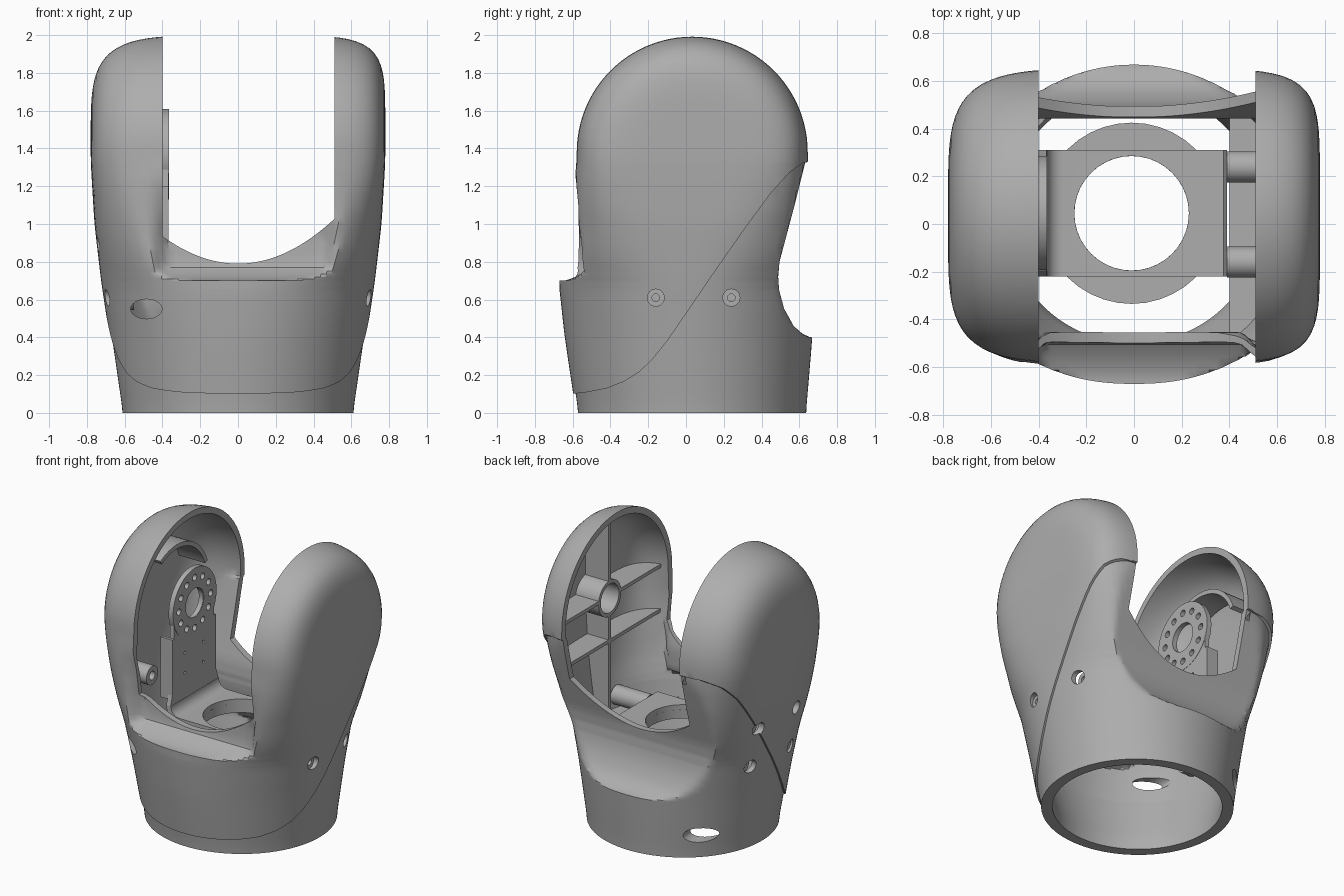
import bpy, bmesh, math
from mathutils import Matrix, Vector

if "Cube" in bpy.data.objects:
    bpy.data.objects.remove(bpy.data.objects["Cube"])

grey = bpy.data.materials.new("matte grey")
grey.use_nodes = True
grey.diffuse_color = (0.42, 0.42, 0.42, 1)
grey.node_tree.nodes["Principled BSDF"].inputs["Base Color"].default_value = (0.42, 0.42, 0.42, 1)


def finish(name, bm):
    bmesh.ops.remove_doubles(bm, verts=bm.verts, dist=1e-5)
    bmesh.ops.recalc_face_normals(bm, faces=bm.faces)
    mesh = bpy.data.meshes.new(name)
    bm.to_mesh(mesh)
    bm.free()
    mesh.materials.append(grey)
    ob = bpy.data.objects.new(name, mesh)
    bpy.context.collection.objects.link(ob)
    return ob


def prism(name, pts, axis, lo, hi):
    """Extrude a 2D outline along one axis."""
    bm = bmesh.new()

    def at(p, d):
        c = list(p)
        c.insert(axis, d)
        return bm.verts.new(c)
    face = bm.faces.new([at(p, lo) for p in pts])
    out = bmesh.ops.extrude_face_region(bm, geom=[face])["geom"]
    move = Vector([hi - lo if i == axis else 0 for i in range(3)])
    bmesh.ops.translate(bm, verts=[v for v in out if isinstance(v, bmesh.types.BMVert)], vec=move)
    return finish(name, bm)


def box(name, x, y, z):
    return prism(name, [(x[0], y[0]), (x[1], y[0]), (x[1], y[1]), (x[0], y[1])], 2, *z)


def circle(u, v, r, n=40):
    return [(u + r * math.cos(2 * math.pi * i / n), v + r * math.sin(2 * math.pi * i / n)) for i in range(n)]


def boolean(ob, tool, op="DIFFERENCE", keep=False):
    mod = ob.modifiers.new("cut", "BOOLEAN")
    mod.object, mod.operation, mod.solver = tool, op, "EXACT"
    bpy.context.view_layer.update()
    mesh = bpy.data.meshes.new_from_object(ob.evaluated_get(bpy.context.evaluated_depsgraph_get()))
    ob.modifiers.clear()
    ob.data = mesh
    if not keep:
        bpy.data.objects.remove(tool)
    return ob


def ring(name, u, v, r_in, r_out, axis, lo, hi):
    ob = prism(name, circle(u, v, r_out), axis, lo, hi)
    return boolean(ob, prism("bore", circle(u, v, r_in), axis, lo - 0.1, hi + 0.1))


def lerp(table, z, k=1):
    if z <= table[0][0]:
        return table[0][k]
    for a, b in zip(table, table[1:]):
        if z <= b[0]:
            return a[k] + (b[k] - a[k]) * (z - a[0]) / (b[0] - a[0])
    return table[-1][k]


# Body sections: height, half width, half depth, depth centre, squareness of right and left
SECTIONS = [(0, .622, .615, .033, 2, 2), (.4, .68, .662, .02, 2.05, 2.05), (.7, .725, .685, .01, 2.2, 2.2),
            (1, .76, .65, .02, 3.2, 3.5), (1.33, .78, .618, .033, 4.6, 6)]
# Depth limits that scoop the front and back saddles
FRONT = [(.7, -1), (.701, -.64), (.72, -.605), (.75, -.585), (.8, -.572), (.9, -.566), (1.1, -.57), (1.38, -.6)]
BACK = [(.4, 1), (.401, .655), (.42, .615), (.46, .57), (.55, .52), (.65, .493), (.72, .488),
        (.8, .495), (.95, .535), (1.1, .575), (1.32, .63), (1.33, .66)]
TROUGH = [(.7, 0), (.77, .075), (.95, .07), (1.25, 0)]
TOP = 1.38


def trough(x, z):
    """Extra depth of the front saddle between the arms."""
    w = min(max((.5 - abs(x - .04)) / .1, 0), 1)
    return lerp(TROUGH, z) * w * w * (3 - 2 * w)


def body(name, inset, hollow=False):
    """Lofted body closed by a half-turn dome around the x axis."""
    bm, n, turns = bmesh.new(), 144, 48

    def section(z):
        hx, hy, cy, er, el = [sum(lerp(SECTIONS, z + d, k) for d in (-.05, 0, .05)) / 3 for k in range(1, 6)]
        wall = lerp([(.1, .085), (.4, .05), (.8, .042)], z) if hollow else inset
        pts = []
        for i in range(n):
            c, s = math.cos(2 * math.pi * i / n), math.sin(2 * math.pi * i / n)
            e = el if c > 0 else er
            r = (abs(c) ** e + abs(s) ** e) ** (-1 / e)
            pts.append(((hx - wall) * c * r, (hy - wall) * s * r))
        return pts, cy
    levels = [0, .05, .1, .2, .3, .4, .401, .41, .42, .44, .46, .5, .55, .6, .65, .66, .67, .68, .7,
              .701, .71, .72, .735, .75, .77, .8, .85, .9, .95, 1, 1.05, 1.1, 1.2, 1.26, 1.32, 1.33, TOP]
    if hollow:
        levels += [-.1, .349, .35, .351, .36, .39, .649, .651]
    rows = []
    for z in sorted(levels):
        pts, cy = section(z)
        f, b = lerp(FRONT, z), lerp(BACK, z)
        if hollow:
            f = lerp(FRONT, z + .05) + .042
            b = min(b, lerp(BACK, z + .05)) - .045
        if z == TOP:
            f, b = -1, 1
        dz = z + .05 if hollow else z
        rows.append([bm.verts.new((x, min(max(y + cy, f + trough(x, dz)), b), z)) for x, y in pts])
    for lo, hi in zip(rows, rows[1:]):
        for i in range(n):
            bm.faces.new((lo[i], lo[i - 1], hi[i - 1], hi[i]))
    bm.faces.new(rows[0])
    pts, cy = section(TOP)
    arcs = []
    for t in range(turns + 1):
        a = math.pi * t / turns
        arcs.append([bm.verts.new((x, cy + y * math.cos(a), TOP + y * math.sin(a))) for x, y in pts[:n // 2 + 1]])
    for lo, hi in zip(arcs, arcs[1:]):
        for i in range(n // 2):
            bm.faces.new((lo[i], lo[i + 1], hi[i + 1], hi[i]))
    return finish(name, bm)


# Outer shell: a front cover and a slightly inset rear housing, split along a sloping seam
SEAM = [(-1, .1), (-.61, .1), (-.52, .11), (-.42, .13), (-.33, .165), (-.25, .215), (-.18, .28), (-.1, .38),
        (0, .525), (.15, .745), (.3, .96), (.45, 1.165), (.55, 1.275), (.62, 1.325), (1, 1.33), (1, 2.2), (-1, 2.2)]
seam = prism("seam_cutter", SEAM, 0, -1, 1)
cover = boolean(body("front_cover", 0), seam, "INTERSECT", keep=True)
housing = boolean(body("rear_housing", .013), seam)
cavity = body("cavity_cutter", 0, hollow=True)
xs = [-.4 + .91 * i / 24 for i in range(25)]
notch = prism("notch_cutter", [(x, .79 + .91 * x * x) for x in xs] + [(.51, 2.3), (-.4, 2.3)], 1, -1, 1)
# Screws: side, depth, height, and distance of the recessed seat from the middle
screws = [(1, -.16, .61, .665), (1, .24, .61, .62), (-1, -.16, .61, .665), (-1, .24, .61, .62),
          (-1, -.16, .89, .69), (-1, .24, .89, .68)]
for part in (cover, housing):
    boolean(part, cavity, keep=True)
    boolean(part, notch, keep=True)
    for side, y, z, seat in screws:
        boolean(part, prism("hole", circle(y, z, .045, 24), 0, min(side, side * .5), max(side, side * .5)))
# Oval access holes, one at the front and one low at the back
for part, centre in ((cover, (-.485, -.47, .55)), (housing, (-.44, .46, .16))):
    drill = prism("drill", circle(0, 0, .052, 24), 1, -.2, .2)
    drill.data.transform(Matrix.Translation(centre) @ Matrix.Diagonal((1.6, 1, 1, 1)))
    boolean(part, drill)
bpy.data.objects.remove(notch)

# Recessed screw seats and bosses behind each screw hole
for side, y, z, seat in screws:
    lo, hi = sorted((side * (seat - .03), side * seat))
    ring("screw_seat", y, z, .02, .05, 0, lo, hi)
    lo, hi = sorted((side * (.39 if side > 0 else .55), side * (seat - .015)))
    ring("screw_boss", y, z, .03, .065, 0, lo, hi)

# Ribs and pivot tube inside the left arm
ribs = [box("upright_rib", (.56, .79), (.025, .055), (.6, 1.98)),
        box("pivot_rib", (.56, .79), (-.6, .65), (1.38, 1.405)),
        box("middle_rib", (.56, .79), (-.6, .65), (1.07, 1.095)),
        box("lower_shelf", (.4, .75), (-.6, .6), (.5, .53))]
for rib in ribs:
    boolean(rib, cavity, "INTERSECT", keep=True)
bpy.data.objects.remove(cavity)
for rib in ribs[:2]:
    boolean(rib, prism("bore", circle(.04, 1.38, .11), 0, .4, .9))
ring("pivot_tube", .04, 1.38, .1, .125, 0, .56, .755)

# Curved guard inside the right arm
arc = [math.radians(a) for a in range(20, 121, 5)]
guard = [(.04 + r * math.cos(a), 1.38 + r * math.sin(a)) for r, seq in ((.36, arc), (.33, arc[::-1])) for a in seq]
prism("arm_guard", guard, 0, -.7, -.5)

# Folded bracket: base plate, bend, end flange and upright
bend = [math.radians(a) for a in range(180, 271, 15)]
outer = [(-.3 + .1 * math.cos(a), .745 + .1 * math.sin(a)) for a in bend]
inner = [(-.3 + .065 * math.cos(a), .745 + .065 * math.sin(a)) for a in bend[::-1]]
sheet = outer + [(.355, .645), (.355, .52), (.39, .52), (.39, .665), (.375, .68)] + inner
plate = prism("bracket_plate", sheet, 1, -.22, .31)
boolean(plate, prism("bore", circle(-.01, .045, .24, 64), 2, .4, 1))
upright = [(-.22, .745), (.31, .745), (.26, .88), (.26, 1.37)]
upright += [(.04 + .22 * math.cos(math.radians(a)), 1.37 + .22 * math.sin(math.radians(a))) for a in range(10, 171, 10)]
upright += [(-.18, 1.37), (-.18, .88)]
arm = prism("bracket_upright", upright, 0, -.4, -.367)
boolean(arm, prism("bore", circle(.04, 1.37, .1), 0, -.6, -.2))
for y in (-.06, .14):
    for z in (.92, 1.06):
        boolean(arm, prism("bore", circle(y, z, .01, 12), 0, -.6, -.2))
for y in (-.2, .26):
    box("upright_side_wall", (-.46, -.367), (y, y + .02), (.78, 1.2))

# Round flange with a circle of bolt holes
flange = ring("pivot_flange", .045, 1.37, .1, .24, 0, -.4, -.365)
for i in range(12):
    a = math.tau * i / 12
    hole = circle(.045 + .175 * math.cos(a), 1.37 + .175 * math.sin(a), .022, 16)
    for part in (flange, arm):
        boolean(part, prism("bore", hole, 0, -.6, -.2))

# Bearing ring under the base plate
ring("bearing_ring", -.01, .045, .24, .38, 2, .585, .645)

for ob in bpy.context.scene.objects:
    ob.select_set(ob.type == "MESH")
    if ob.type == "MESH":
        bpy.context.view_layer.objects.active = ob
bpy.ops.object.shade_smooth_by_angle(angle=math.radians(32))
